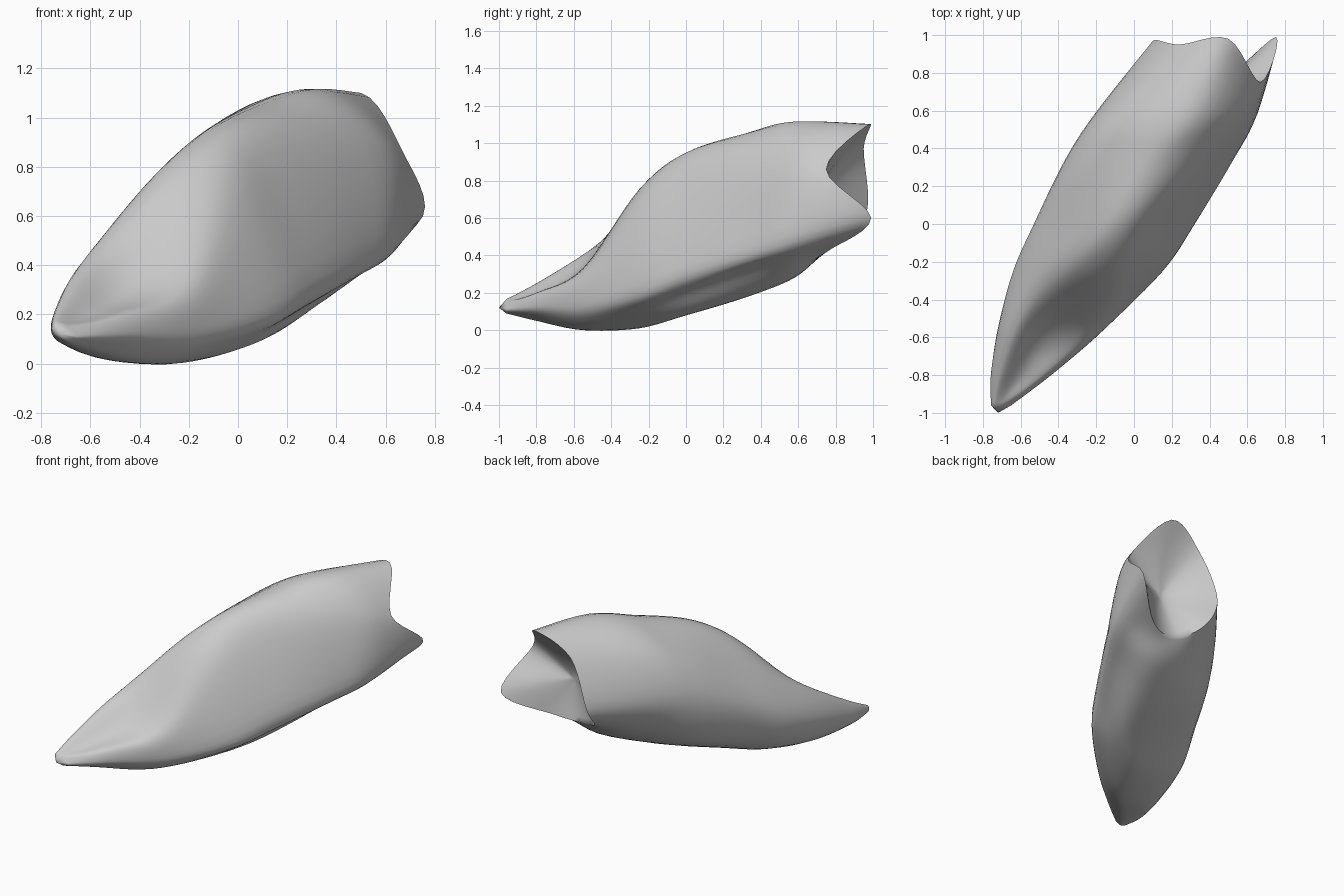
import bpy, bmesh
from mathutils import Vector

if "Cube" in bpy.data.objects:
    bpy.data.objects.remove(bpy.data.objects["Cube"])

# Cross-sections: y, then (x, z) for top, upper right, right, lower right,
# bottom, lower left, left, upper left
SECTIONS = [
    (-.96, [(-.71, .16), (-.68, .14), (-.65, .11), (-.67, .095), (-.70, .09), (-.74, .11), (-.757, .14), (-.745, .165)]),
    (-.80, [(-.60, .20), (-.47, .195), (-.44, .12), (-.50, .075), (-.60, .05), (-.73, .09), (-.757, .17), (-.71, .25)]),
    (-.55, [(-.45, .34), (-.20, .31), (-.15, .14), (-.22, .05), (-.38, .0), (-.63, .05), (-.72, .22), (-.63, .40)]),
    (-.25, [(-.29, .74), (-.04, .69), (.15, .25), (.05, .11), (-.20, .01), (-.54, .09), (-.64, .31), (-.50, .58)]),
    (.00, [(-.12, .94), (.10, .85), (.32, .35), (.21, .19), (.03, .08), (-.40, .15), (-.53, .42), (-.38, .71)]),
    (.33, [(.10, 1.055), (.37, .91), (.52, .44), (.40, .31), (.19, .18), (-.24, .26), (-.37, .55), (-.23, .86)]),
    (.58, [(.31, 1.115), (.58, .90), (.65, .51), (.52, .38), (.28, .28), (-.05, .37), (-.21, .63), (-.05, .97)]),
]
# Notched rim of the rear opening: three prongs and the dips between them
RIM = [(.50, .98, 1.10), (.67, .75, .86), (.752, .99, .60), (.48, .77, .43),
       (.27, .73, .41), (.12, .85, .49), (.10, .97, .65), (.24, .95, .97)]
TIP = Vector((-.72, -1, .12))
HOLLOW = Vector((.37, .71, .69))
STEPS = 6


def spline(a, b, c, d, t):
    return .5 * (2 * b + (c - a) * t + (2 * a - 5 * b + 4 * c - d) * t * t
                 + (3 * b - a - 3 * c + d) * t ** 3)


def smooth_path(pts, closed):
    n = len(pts)
    out = []
    for i in range(n if closed else n - 1):
        if closed:
            q = [pts[(i + k) % n] for k in (-1, 0, 1, 2)]
        else:
            q = [pts[max(i - 1, 0)], pts[i], pts[i + 1], pts[min(i + 2, n - 1)]]
        out += [spline(*q, s / STEPS) for s in range(STEPS)]
    return out if closed else out + [pts[-1]]


rings = [[Vector((x, y, z)) for x, z in sec] for y, sec in SECTIONS]
rings.append([Vector(p) for p in RIM])
rings = [smooth_path(r, True) for r in rings]
columns = [smooth_path(list(c), False) for c in zip(*rings)]
rings = [list(r) for r in zip(*columns)]

# Hollow rear: the rim sinks towards an inner point
rim = rings[-1]
for k in range(1, 8):
    t = k / 8
    ring = []
    for p in rim:
        q = p.lerp(HOLLOW, t)
        q.y = HOLLOW.y + (p.y - HOLLOW.y) * (1 - t) ** 1.6
        ring.append(q)
    rings.append(ring)

bm = bmesh.new()
rows = [[bm.verts.new(p) for p in r] for r in rings]
n = len(rows[0])
for a, b in zip(rows, rows[1:]):
    for i in range(n):
        j = (i + 1) % n
        bm.faces.new((a[i], a[j], b[j], b[i]))
for row, pole in ((rows[0], TIP), (rows[-1], HOLLOW)):
    v = bm.verts.new(pole)
    for i in range(n):
        bm.faces.new((row[i], row[(i + 1) % n], v))
bmesh.ops.recalc_face_normals(bm, faces=bm.faces)

mesh = bpy.data.meshes.new("hollow_shell")
bm.to_mesh(mesh)
bm.free()
shell = bpy.data.objects.new("hollow_shell", mesh)
bpy.context.collection.objects.link(shell)
bpy.context.view_layer.objects.active = shell
shell.select_set(True)
bpy.ops.object.shade_smooth_by_angle(angle=1.0)
